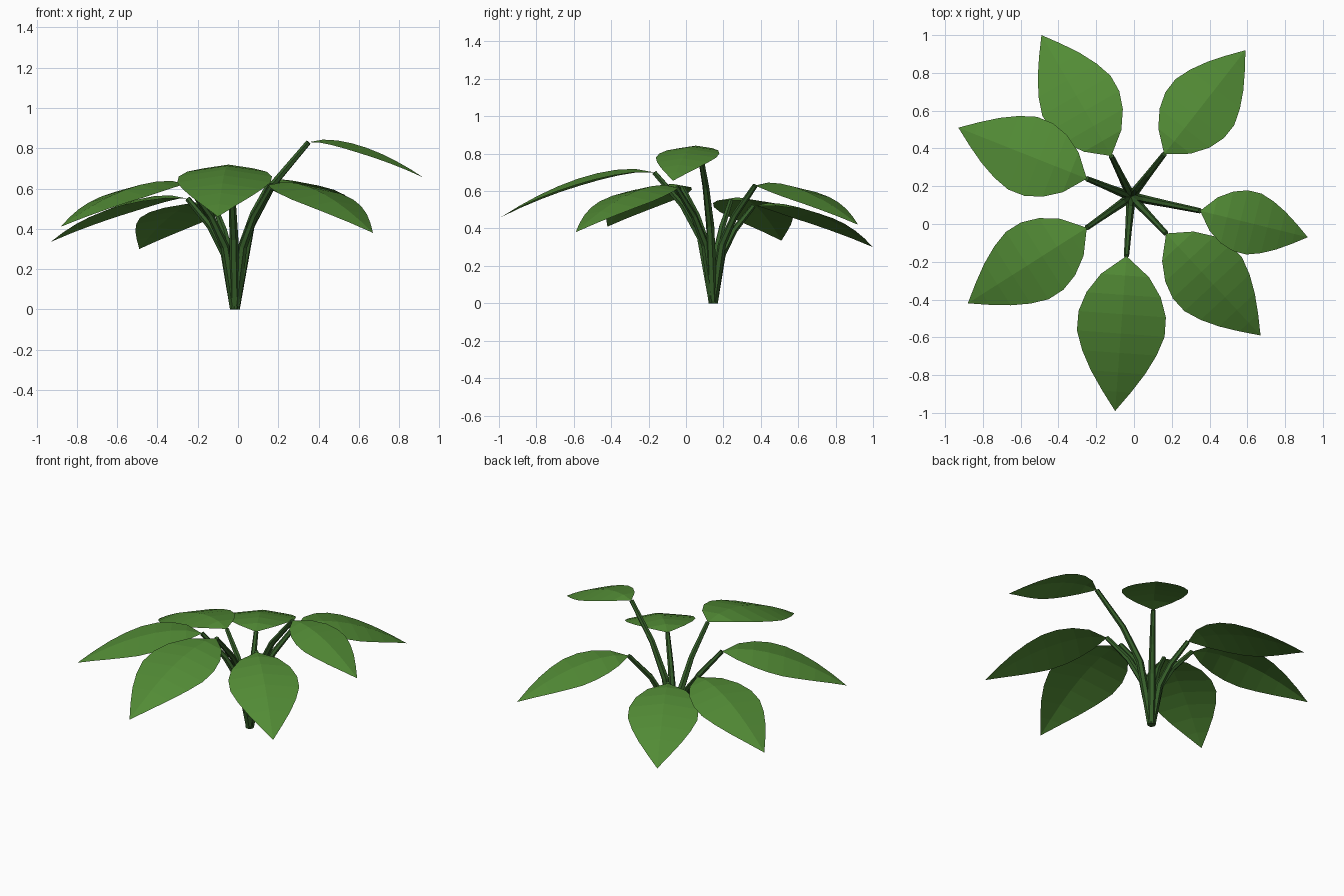
import bpy, bmesh
from math import cos, sin, pi
from mathutils import Vector

if "Cube" in bpy.data.objects:
    bpy.data.objects.remove(bpy.data.objects["Cube"])

ROOT = Vector((-0.015, 0.145, 0))
# half-width of the leaf at equal steps along it, relative to its length
WIDTHS = [0.0, 0.155, 0.24, 0.282, 0.283, 0.24, 0.175, 0.092, 0.0]
# stem path: (fraction outwards, fraction upwards, radius)
STEM = [(0, 0, 0.025), (0.21, 0.5, 0.022), (0.52, 0.75, 0.018), (1, 1, 0.014)]
# name, leaf base, leaf tip
LEAVES = [
    ("right", (0.35, 0.07, 0.83), (0.92, -0.07, 0.655)),
    ("front_right", (0.17, -0.05, 0.62), (0.67, -0.59, 0.38)),
    ("front", (-0.04, -0.17, 0.70), (-0.10, -0.99, 0.46)),
    ("left_front", (-0.25, -0.02, 0.62), (-0.88, -0.42, 0.41)),
    ("left_back", (-0.25, 0.24, 0.55), (-0.93, 0.51, 0.335)),
    ("back_left", (-0.12, 0.36, 0.52), (-0.49, 1.00, 0.30)),
    ("back_right", (0.16, 0.37, 0.63), (0.59, 0.92, 0.42)),
]


def material(name, color):
    m = bpy.data.materials.new(name)
    m.diffuse_color = color
    m.use_nodes = True
    m.node_tree.nodes["Principled BSDF"].inputs["Base Color"].default_value = m.diffuse_color
    return m


leaf_mat = material("leaf_green", (0.085, 0.26, 0.036, 1))
stem_mat = material("stem_green", (0.035, 0.11, 0.022, 1))


def finish(bm, name, mat, recalc=False):
    if recalc:
        bmesh.ops.recalc_face_normals(bm, faces=bm.faces)
    mesh = bpy.data.meshes.new(name)
    bm.to_mesh(mesh)
    bm.free()
    mesh.materials.append(mat)
    bpy.context.collection.objects.link(bpy.data.objects.new(name, mesh))


def make_leaf(name, base, tip):
    # arched blade, folded down slightly on both sides of the midrib
    base, tip = Vector(base), Vector(tip)
    flat = Vector((tip.x - base.x, tip.y - base.y, 0))
    length = flat.length
    side = Vector((-flat.y, flat.x, 0)) / length
    bm = bmesh.new()
    rows = []
    for i, w in enumerate(WIDTHS):
        t = i / (len(WIDTHS) - 1)
        s = t ** 0.85
        p = base.lerp(tip, t)
        p.z += 0.42 * length * s * (1 - s)
        mid = bm.verts.new(p)
        if w:
            drop = Vector((0, 0, -0.15 * w * length))
            rows.append((bm.verts.new(p + side * w * length + drop), mid,
                         bm.verts.new(p - side * w * length + drop)))
        else:
            rows.append((mid, mid, mid))
    for a, b in zip(rows, rows[1:]):
        for k in (0, 1):
            loop = dict.fromkeys((a[k], a[k + 1], b[k + 1], b[k]))
            f = bm.faces.new(list(loop))
            f.normal_update()
            if f.normal.z < 0:
                f.normal_flip()
    finish(bm, name, leaf_mat)


def make_stem(name, end, sides=6):
    # tapered tube bending outwards from the root
    end = Vector(end)
    pts = [Vector((ROOT.x + (end.x - ROOT.x) * o, ROOT.y + (end.y - ROOT.y) * o, end.z * u))
           for o, u, _ in STEM]
    out = Vector((end.x - ROOT.x, end.y - ROOT.y, 0)).normalized()
    side = Vector((-out.y, out.x, 0))
    bm = bmesh.new()
    rings = []
    for i, p in enumerate(pts):
        r = STEM[i][2]
        tan = (pts[min(i + 1, len(pts) - 1)] - pts[max(i - 1, 0)]).normalized()
        u = side.cross(tan) if i else out
        rings.append([bm.verts.new(p + r * (cos(2 * pi * k / sides) * side
                                            + sin(2 * pi * k / sides) * (u if u.dot(out) > 0 else -u)))
                      for k in range(sides)])
    for a, b in zip(rings, rings[1:]):
        for k in range(sides):
            n = (k + 1) % sides
            bm.faces.new((a[k], a[n], b[n], b[k]))
    bm.faces.new(rings[0])
    bm.faces.new(rings[-1])
    finish(bm, name, stem_mat, True)


for label, base, tip in LEAVES:
    make_leaf(label + "_leaf", base, tip)
    make_stem(label + "_stem", base)
